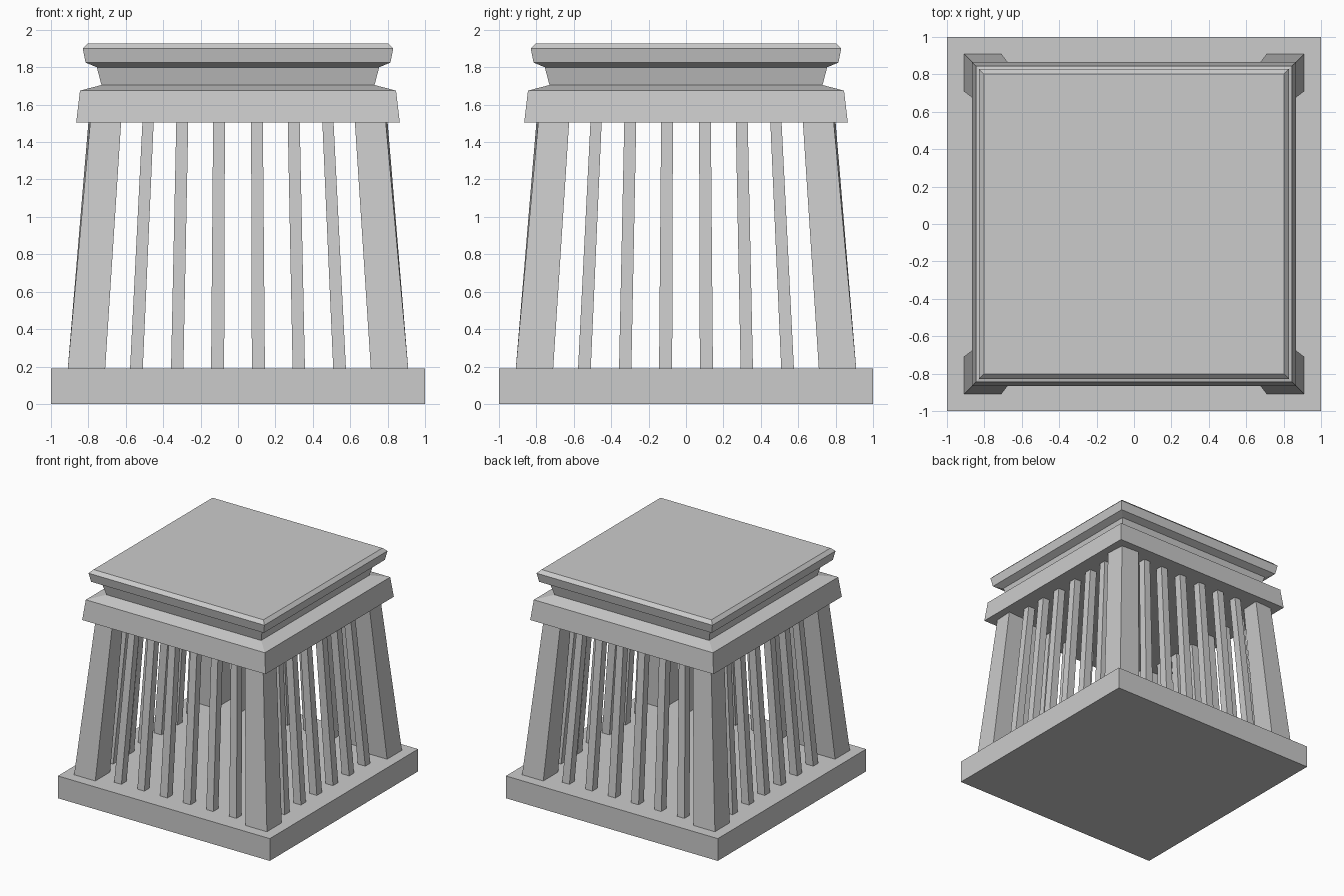
import bpy, bmesh
from math import pi
from mathutils import Matrix

cube = bpy.data.objects.get("Cube")
if cube:
    bpy.data.objects.remove(cube, do_unlink=True)

stone = bpy.data.materials.new("light_grey_stone")
stone.use_nodes = True
GREY = (0.6, 0.6, 0.6, 1)
stone.diffuse_color = GREY
bsdf = next(n for n in stone.node_tree.nodes if n.type == 'BSDF_PRINCIPLED')
bsdf.inputs["Base Color"].default_value = GREY
bsdf.inputs["Roughness"].default_value = 0.8

FLOOR, CEILING = 0.19, 1.505


def square(half):
    return [(-half, -half), (half, -half), (half, half), (-half, half)]


def rect(x0, x1, y0, y1):
    return [(x0, y0), (x1, y0), (x1, y1), (x0, y1)]


def loft(name, sections, turn=0):
    """Closed solid through four-sided sections given as (z, corners)."""
    bm = bmesh.new()
    rings = [[bm.verts.new((x, y, z)) for x, y in pts] for z, pts in sections]
    for low, high in zip(rings, rings[1:]):
        for i in range(4):
            j = (i + 1) % 4
            bm.faces.new((low[i], low[j], high[j], high[i]))
    bm.faces.new(rings[0][::-1])
    bm.faces.new(rings[-1])
    bmesh.ops.rotate(bm, verts=bm.verts, matrix=Matrix.Rotation(turn * pi / 2, 3, 'Z'))
    bmesh.ops.recalc_face_normals(bm, faces=bm.faces)
    mesh = bpy.data.meshes.new(name)
    bm.to_mesh(mesh)
    bm.free()
    mesh.materials.append(stone)
    obj = bpy.data.objects.new(name, mesh)
    bpy.context.collection.objects.link(obj)
    return obj


# Base slab
loft("base_slab", [(0, square(1)), (FLOOR, square(1))])

# Moulded roof: sloping architrave, recessed neck and bevelled cap
roof_profile = [(1.505, 0.865), (1.675, 0.845), (1.705, 0.73), (1.80, 0.755),
                (1.825, 0.815), (1.90, 0.83), (1.928, 0.802)]
loft("roof", [(z, square(half)) for z, half in roof_profile])

# Slats of one side: left and right edges at the bottom and at the top
half_row = [(0.074, 0.144, 0.07, 0.133),
            (0.292, 0.358, 0.266, 0.33),
            (0.509, 0.577, 0.451, 0.511)]
slats = half_row + [(-b, -a, -d, -c) for a, b, c, d in half_row]

for turn, side in enumerate(("front", "left", "back", "right")):
    # Leaning corner post
    foot = rect(0.71, 0.91, -0.91, -0.71)
    head = [(0.625, -0.80), (0.79, -0.79), (0.80, -0.625), (0.635, -0.635)]
    loft(f"corner_post_{side}", [(FLOOR, foot), (CEILING, head)], turn)

    # Row of slender leaning slats
    for n, (a, b, c, d) in enumerate(slats):
        loft(f"{side}_slat_{n + 1}",
             [(FLOOR, rect(a, b, -0.845, -0.775)),
              (CEILING, rect(c, d, -0.74, -0.675))], turn)
